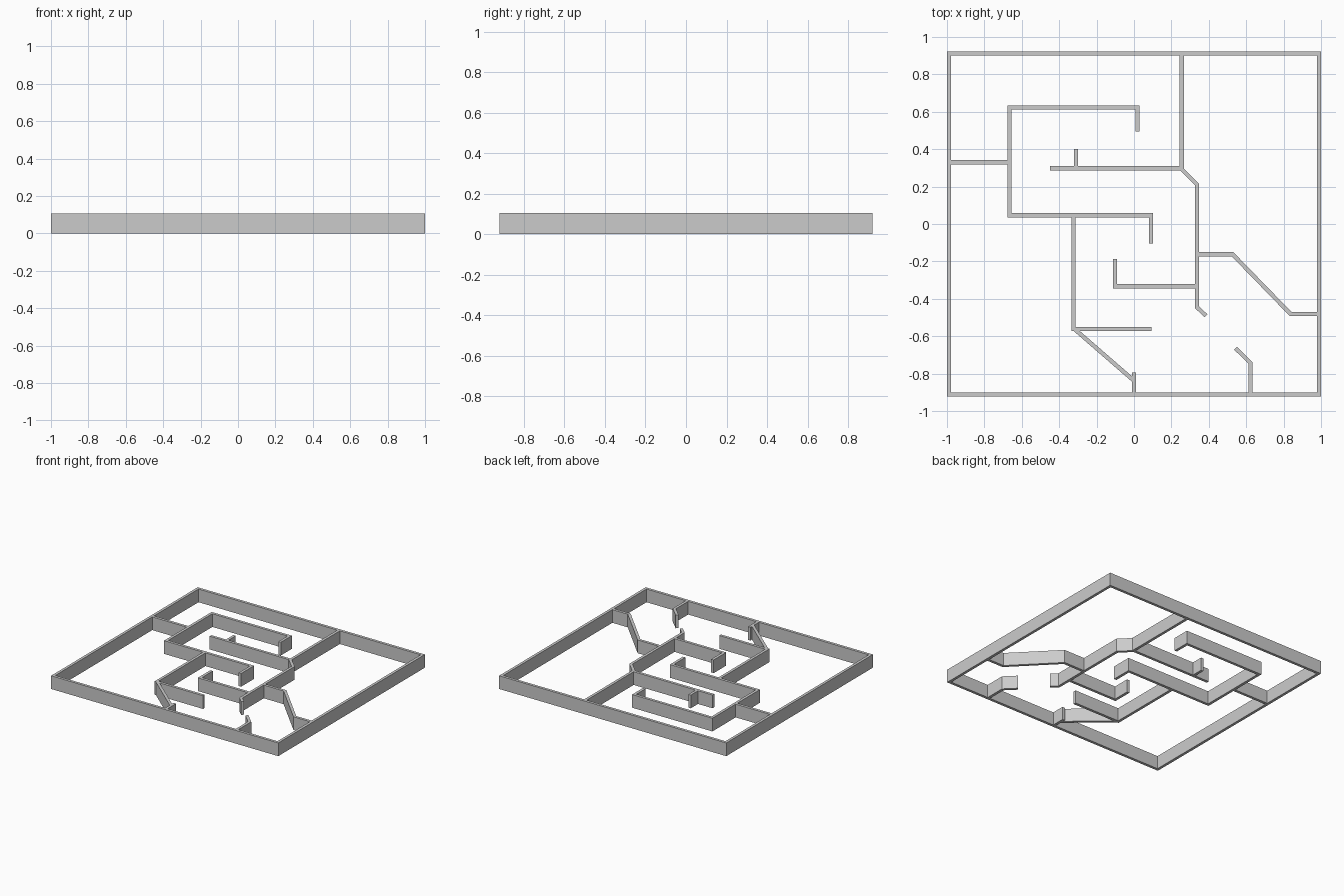
import bpy
from mathutils import Vector

if "Cube" in bpy.data.objects:
    bpy.data.objects.remove(bpy.data.objects["Cube"])

HEIGHT = 0.105
HALF = 0.011  # half of the wall thickness


def wall(name, pts, closed=False):
    """Mitred wall of constant thickness following a plan polyline."""
    p = [Vector(q) for q in pts]
    n = len(p)
    verts, faces = [], []
    for i in range(n):
        before = (p[i] - p[i - 1]).normalized() if closed or i > 0 else None
        after = (p[(i + 1) % n] - p[i]).normalized() if closed or i < n - 1 else None
        before, after = before or after, after or before
        n1 = Vector((-before.y, before.x))
        n2 = Vector((-after.y, after.x))
        off = (n1 + n2) * (HALF / (1 + n1.dot(n2)))
        for side, z in ((1, 0), (-1, 0), (-1, HEIGHT), (1, HEIGHT)):
            q = p[i] + off * side
            verts.append((q.x, q.y, z))
    for i in range(n if closed else n - 1):
        a, b = 4 * i, 4 * ((i + 1) % n)
        for k in range(4):
            m = (k + 1) % 4
            faces.append((a + k, a + m, b + m, b + k))
    if not closed:
        e = 4 * (n - 1)
        faces += [(3, 2, 1, 0), (e, e + 1, e + 2, e + 3)]
    mesh = bpy.data.meshes.new(name)
    mesh.from_pydata(verts, [], faces)
    mesh.update()
    obj = bpy.data.objects.new(name, mesh)
    bpy.context.collection.objects.link(obj)


# Outer boundary
X, Y = 1 - HALF, 0.922 - HALF
wall("outer_wall", [(-X, -Y), (X, -Y), (X, Y), (-X, Y)], closed=True)

# Upper left rooms
wall("left_connecting_wall", [(-X, 0.33), (-0.665, 0.33)])
wall("upper_room_wall", [(0.019, 0.495), (0.019, 0.623), (-0.665, 0.623),
                         (-0.665, 0.047), (0.09, 0.047), (0.09, -0.105)])
wall("upper_partition", [(-0.45, 0.298), (0.255, 0.298)])
wall("partition_stub", [(-0.311, 0.40), (-0.311, 0.298)])

# Central spine from the back wall
wall("spine_wall", [(0.255, Y), (0.255, 0.293), (0.337, 0.211),
                    (0.337, -0.445), (0.385, -0.491)])
wall("spine_branch", [(-0.102, -0.187), (-0.102, -0.333), (0.337, -0.333)])
wall("right_room_wall", [(0.337, -0.162), (0.527, -0.162),
                         (0.838, -0.482), (X, -0.482)])

# Lower rooms
wall("lower_room_wall", [(-0.323, 0.047), (-0.323, -0.562), (0.093, -0.562)])
wall("lower_diagonal_wall", [(-0.318, -0.562), (0.0, -0.838)])
wall("front_stub", [(0.0, -0.795), (0.0, -Y)])
wall("front_angled_wall", [(0.543, -0.664), (0.622, -0.742), (0.622, -Y)])
